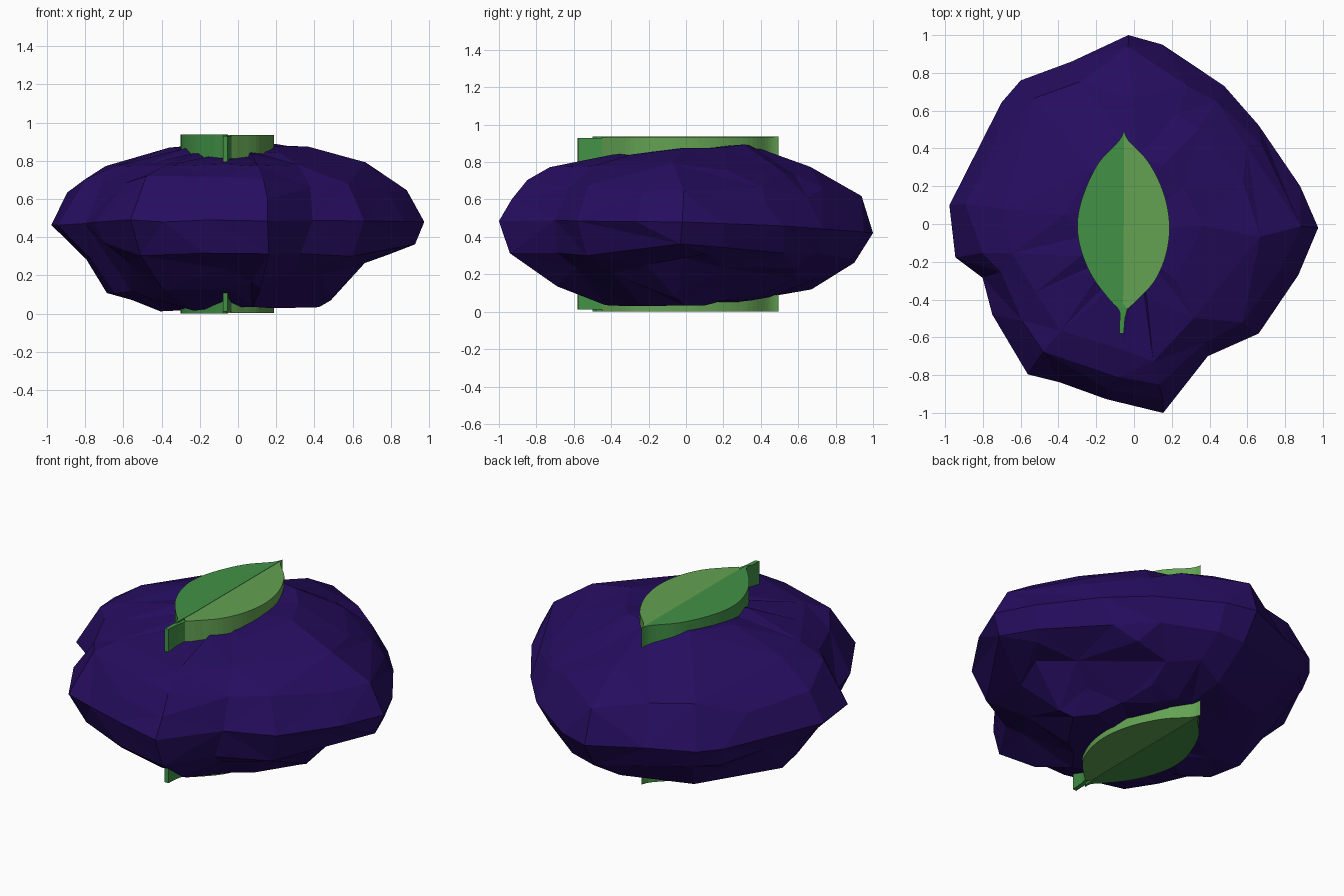
import bpy, bmesh, math, random
from mathutils import Vector

if "Cube" in bpy.data.objects:
    bpy.data.objects.remove(bpy.data.objects["Cube"])

random.seed(4)


def material(name, rgb):
    m = bpy.data.materials.new(name)
    m.diffuse_color = (*rgb, 1)
    m.use_nodes = True
    m.node_tree.nodes["Principled BSDF"].inputs["Base Color"].default_value = m.diffuse_color
    return m


def add_object(name, bm, mat):
    bmesh.ops.recalc_face_normals(bm, faces=bm.faces)
    me = bpy.data.meshes.new(name)
    bm.to_mesh(me)
    bm.free()
    me.materials.append(mat)
    ob = bpy.data.objects.new(name, me)
    bpy.context.collection.objects.link(ob)
    return ob


# Rock: widest outline seen from above, counter-clockwise from the right
OUTLINE = [(.975, -.02), (.88, .2), (.75, .39), (.63, .56), (.48, .73), (.33, .83),
           (.15, .95), (-.03, 1), (-.33, .86), (-.6, .76), (-.7, .65), (-.85, .35),
           (-.98, .1), (-.94, -.18), (-.80, -.29), (-.75, -.48), (-.66, -.62),
           (-.57, -.79), (-.42, -.83), (-.2, -.92), (-.06, -.94), (.11, -.995),
           (.17, -.99), (.33, -.77), (.44, -.67), (.66, -.58), (.87, -.27)]
# Each ring: share of the outline, then its height to the right, back, left, front
RINGS = [(.20, .04, .05, .03, .04), (.42, .045, .075, .012, .036),
         (.55, .14, .10, .05, .08), (.68, .28, .13, .11, .13),
         (.82, .31, .19, .29, .22), (.93, .36, .28, .39, .30),
         (1.0, .48, .42, .47, .49),
         (.93, .58, .60, .57, .61), (.86, .67, .65, .69, .71),
         (.72, .77, .73, .77, .775), (.38, .87, .895, .86, .83),
         (.18, .87, .89, .87, .85)]


def ring_height(hs, x, y):
    t = (math.atan2(y, x) / (math.pi / 2)) % 4
    i, f = int(t) % 4, t % 1
    return hs[i] * (1 - f) + hs[(i + 1) % 4] * f


bm = bmesh.new()
rows = []
for share, *hs in RINGS:
    row = []
    for x, y in OUTLINE:
        j = 0 if share == 1 else .025
        s = share + random.uniform(-j, j)
        z = ring_height(hs, x, y) + random.uniform(-j, j) * .5
        row.append(bm.verts.new((x * s, y * s, max(z, .008))))
    rows.append(row)
n = len(OUTLINE)
for a, b in zip(rows, rows[1:]):
    for i in range(n):
        k = (i + 1) % n
        bm.faces.new((a[i], a[k], b[k], b[i]))
for row, z in ((rows[0], .04), (rows[-1], .87)):
    mid = bm.verts.new((0, 0, z))
    for i in range(n):
        bm.faces.new((row[i], row[(i + 1) % n], mid))
bmesh.ops.triangulate(bm, faces=bm.faces)
rock = add_object("rock_body", bm, material("deep_purple", (.019, .004, .115)))
# Merge small facets into broad chipped planes
dec = rock.modifiers.new("facets", 'DECIMATE')
dec.ratio = .42


def smooth_path(pts, steps=5):
    """Catmull-Rom curve through the points"""
    p = [Vector(q) for q in pts]
    p = [p[0]] + p + [p[-1]]
    out = []
    for a, b, c, d in zip(p, p[1:], p[2:], p[3:]):
        for k in range(steps):
            t = k / steps
            out.append(.5 * (2 * b + (c - a) * t + (2 * a - 5 * b + 4 * c - d) * t * t
                             + (3 * b - a - 3 * c + d) * t ** 3))
    return out + [p[-1]]


def prism(name, pts, z0, z1, mat):
    bm = bmesh.new()
    f = bm.faces.new([bm.verts.new((p[0], p[1], z0)) for p in pts])
    ext = bmesh.ops.extrude_face_region(bm, geom=[f], use_keep_orig=True)
    for v in ext["geom"]:
        if isinstance(v, bmesh.types.BMVert):
            v.co.z = z1
    return add_object(name, bm, mat)


# Leaf: two halves and a stem, passing right through the rock
dark = material("leaf_green", (.055, .285, .062))
light = material("leaf_light_green", (.125, .36, .085))
left = [(-.053, .495), (-.08, .44), (-.19, .32), (-.27, .15), (-.3, 0),
        (-.28, -.14), (-.22, -.28), (-.13, -.4), (-.08, -.455), (-.075, -.5)]
right = [(-.053, .495), (-.028, .44), (.075, .33), (.155, .17), (.188, 0),
         (.17, -.16), (.11, -.3), (.02, -.4), (-.035, -.45)]
prism("leaf_left_half", smooth_path(left) + [Vector((-.06, -.48)), Vector((-.055, -.31))],
      0, .937, dark)
prism("leaf_right_half", smooth_path(right) + [Vector((-.06, -.42)), Vector((-.055, -.31))],
      .002, .935, light)
prism("leaf_stem", [(-.078, -.58), (-.054, -.578), (-.048, -.5), (-.035, -.45),
                    (-.06, -.42), (-.075, -.5)], .012, .93, dark)
